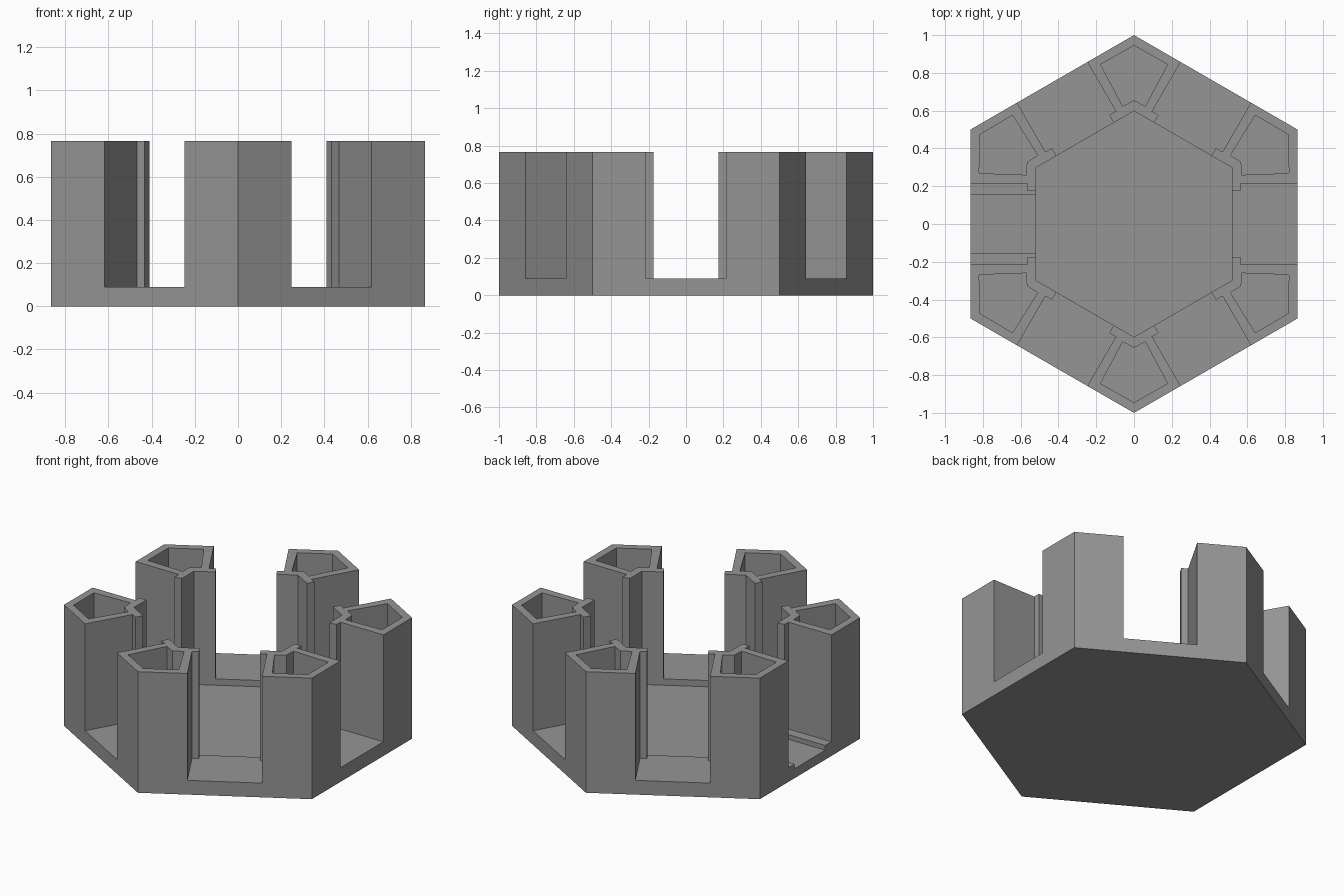
import bpy, bmesh, math
from mathutils import Matrix

if "Cube" in bpy.data.objects:
    bpy.data.objects.remove(bpy.data.objects["Cube"])

HEIGHT, FLOOR, WELL, GROOVE = 0.765, 0.09, 0.05, 0.06

grey = bpy.data.materials.new("mid_grey")
grey.diffuse_color = (0.30, 0.30, 0.30, 1)
grey.use_nodes = True
grey.node_tree.nodes["Principled BSDF"].inputs["Base Color"].default_value = grey.diffuse_color


def prism(name, outline, z0, z1, angle=0):
    """Extrude a flat outline from z0 to z1, turned about the z axis."""
    bm = bmesh.new()
    base = bm.faces.new([bm.verts.new((x, y, z0)) for x, y in outline])
    top = bmesh.ops.extrude_face_region(bm, geom=[base])["geom"]
    verts = [v for v in top if isinstance(v, bmesh.types.BMVert)]
    bmesh.ops.translate(bm, verts=verts, vec=(0, 0, z1 - z0))
    bmesh.ops.recalc_face_normals(bm, faces=bm.faces)
    bm.transform(Matrix.Rotation(math.radians(angle), 4, 'Z'))
    mesh = bpy.data.meshes.new(name)
    bm.to_mesh(mesh)
    bm.free()
    obj = bpy.data.objects.new(name, mesh)
    bpy.context.collection.objects.link(obj)
    mesh.materials.append(grey)
    return obj


def hexagon(r):
    return [(r * math.cos(math.radians(a)), r * math.sin(math.radians(a)))
            for a in range(30, 390, 60)]


def mirrored(half):
    """Close a half outline by mirroring it across the x axis."""
    return half + [(x, -y) for x, y in reversed(half) if y]


body = prism("hexagonal_holder", hexagon(1.0), 0, HEIGHT)

# Central well, sunk slightly below the slot floors
cutters = [prism("well_cutter", hexagon(0.598), WELL, 1)]

# Stepped slot through every side, and a hollow in every corner post
slot = mirrored([(1.1, 0.215), (0.565, 0.215), (0.565, 0.175), (0.25, 0.175)])
pocket = mirrored([(0.945, 0), (0.844, 0.177), (0.624, 0.06), (0.655, 0)])
for i in range(6):
    cutters.append(prism("slot_cutter", slot, FLOOR, 1, i * 60))
    cutters.append(prism("pocket_cutter", pocket, FLOOR, 1, i * 60 + 30))

# Shallow channel in the floor of the left slot
channel = mirrored([(1.1, 0.153), (0.3, 0.153)])
cutters.append(prism("channel_cutter", channel, GROOVE, 1, 180))

for cutter in cutters:
    mod = body.modifiers.new(cutter.name, 'BOOLEAN')
    mod.operation, mod.solver, mod.object = 'DIFFERENCE', 'EXACT', cutter

# Bake the cuts and discard the cutters
bpy.context.view_layer.update()
deps = bpy.context.evaluated_depsgraph_get()
baked = bpy.data.meshes.new_from_object(body.evaluated_get(deps))
body.modifiers.clear()
body.data = baked
for cutter in cutters:
    bpy.data.objects.remove(cutter)
